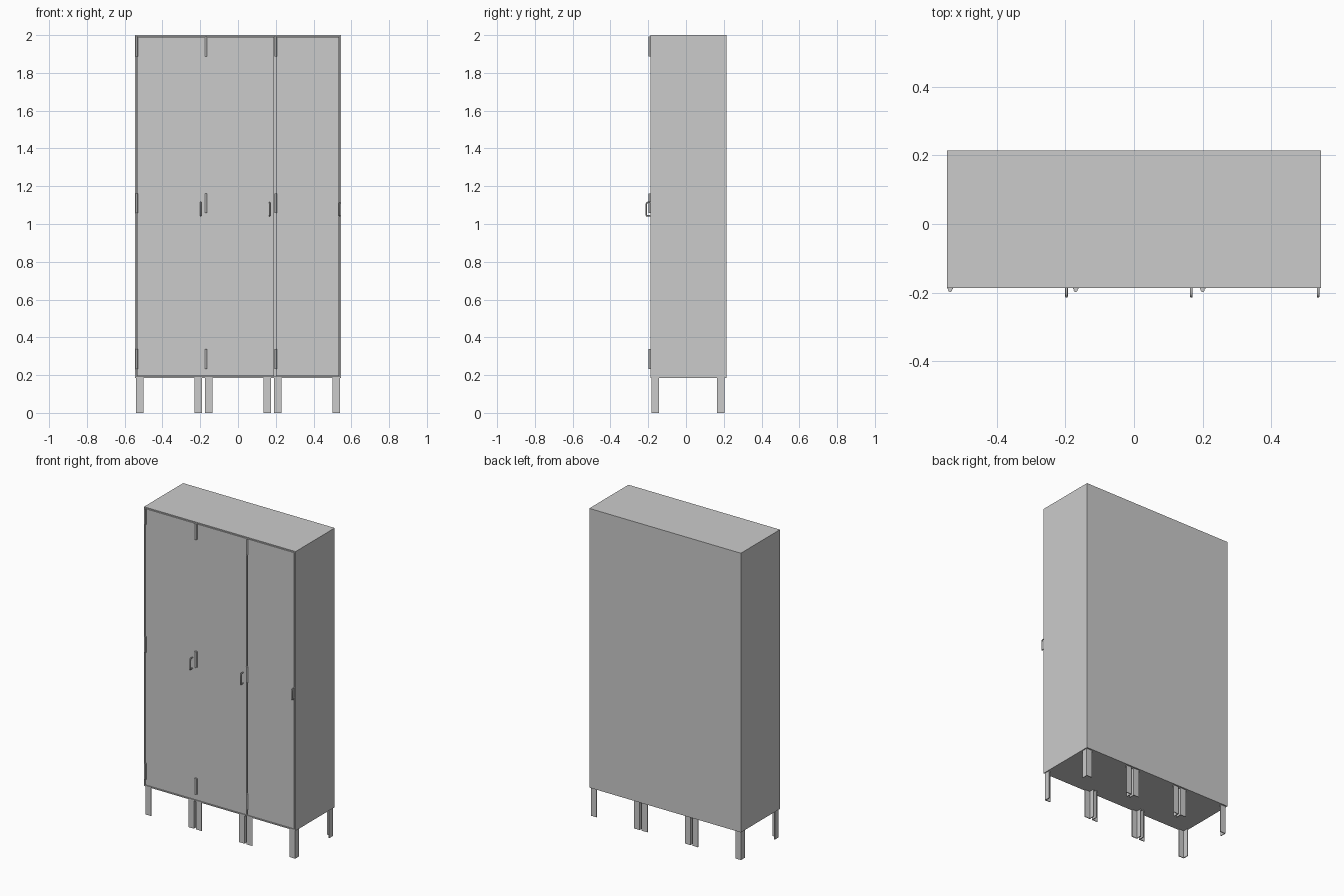
import bpy, bmesh

if "Cube" in bpy.data.objects:
    bpy.data.objects.remove(bpy.data.objects["Cube"])

X, YF, YB = 0.545, -0.187, 0.215     # half width, front, back
Z0, Z1, T = 0.185, 2.0, 0.01         # cabinet bottom, top, panel thickness


def finish(name, bm):
    bmesh.ops.recalc_face_normals(bm, faces=bm.faces[:])
    me = bpy.data.meshes.new(name)
    bm.to_mesh(me)
    bm.free()
    ob = bpy.data.objects.new(name, me)
    bpy.context.collection.objects.link(ob)
    return ob


def box(name, x0, x1, y0, y1, z0, z1):
    bm = bmesh.new()
    bmesh.ops.create_cube(bm, size=1)
    for v in bm.verts:
        v.co = (x1 if v.co.x > 0 else x0,
                y1 if v.co.y > 0 else y0,
                z1 if v.co.z > 0 else z0)
    return finish(name, bm)


def prism(name, pts, z0, z1):
    bm = bmesh.new()
    f = bm.faces.new([bm.verts.new((x, y, z0)) for x, y in pts])
    r = bmesh.ops.extrude_face_region(bm, geom=[f])
    top = [g for g in r["geom"] if isinstance(g, bmesh.types.BMVert)]
    bmesh.ops.translate(bm, verts=top, vec=(0, 0, z1 - z0))
    return finish(name, bm)


# Cabinet shell: box with the front face opened and walls thickened inward
shell = box("cabinet_shell", -X, X, YF, YB, Z0, Z1)
bm = bmesh.new()
bm.from_mesh(shell.data)
front = [f for f in bm.faces if f.normal.y < -0.9]
bmesh.ops.delete(bm, geom=front, context='FACES')
bm.to_mesh(shell.data)
bm.free()
sol = shell.modifiers.new("walls", 'SOLIDIFY')
sol.thickness, sol.offset = T, -1

# Inner partitions between the three lockers
for i, x in enumerate((-0.183, 0.183)):
    box(f"partition_{i + 1}", x - 0.008, x + 0.008, YF + 0.02, YB - T, Z0 + T, Z1 - T)

# Doors, with the visible slot before the third one
for i, (a, b) in enumerate(((-X + T, -0.179), (-0.179, 0.191), (0.2, X - T))):
    box(f"door_{i + 1}", a, b, YF, YF + T, Z0 + T, Z1 - T)

# Hinges: slim barrel plus leaf, three per door
for i, x in enumerate((-0.536, -0.17, 0.2)):
    for j, z in enumerate((0.285, 1.11, 1.94)):
        bpy.ops.mesh.primitive_cylinder_add(vertices=16, radius=0.006, depth=0.104,
                                            location=(x, -0.192, z))
        barrel = bpy.context.object
        barrel.name = f"hinge_barrel_{i + 1}_{j + 1}"
        bpy.ops.object.shade_smooth_by_angle()
        box(f"hinge_leaf_{i + 1}_{j + 1}", x - 0.008, x + 0.008, YF - 0.002, YF,
            z - 0.052, z + 0.052)

# Pull handles: bent round bars
PATH = ((YF + 0.002, 1.114), (-0.203, 1.114), (-0.209, 1.11), (-0.211, 1.1),
        (-0.211, 1.05), (-0.209, 1.044), (YF + 0.002, 1.044))
for i, x in enumerate((-0.197, 0.167, 0.537)):
    cu = bpy.data.curves.new("handle", 'CURVE')
    cu.dimensions = '3D'
    cu.bevel_depth, cu.bevel_resolution = 0.004, 2
    sp = cu.splines.new('POLY')
    sp.points.add(len(PATH) - 1)
    for p, (y, z) in zip(sp.points, PATH):
        p.co = (x, y, z, 1)
    bpy.context.collection.objects.link(bpy.data.objects.new(f"handle_{i + 1}", cu))

# Angle-iron legs, corner facing outward on each locker
L, W = 0.04, 0.005
ELL = ((0, 0), (L, 0), (L, W), (W, W), (W, L), (0, L))
LEGS = ((-0.539, 1), (-0.19, -1), (-0.175, 1), (0.175, -1), (0.19, 1), (0.539, -1))
for i, (x, sx) in enumerate(LEGS):
    for row, y, sy in (("front", -0.182, 1), ("back", 0.205, -1)):
        prism(f"{row}_leg_{i + 1}", [(x + sx * px, y + sy * py) for px, py in ELL], 0, Z0 + 0.002)
